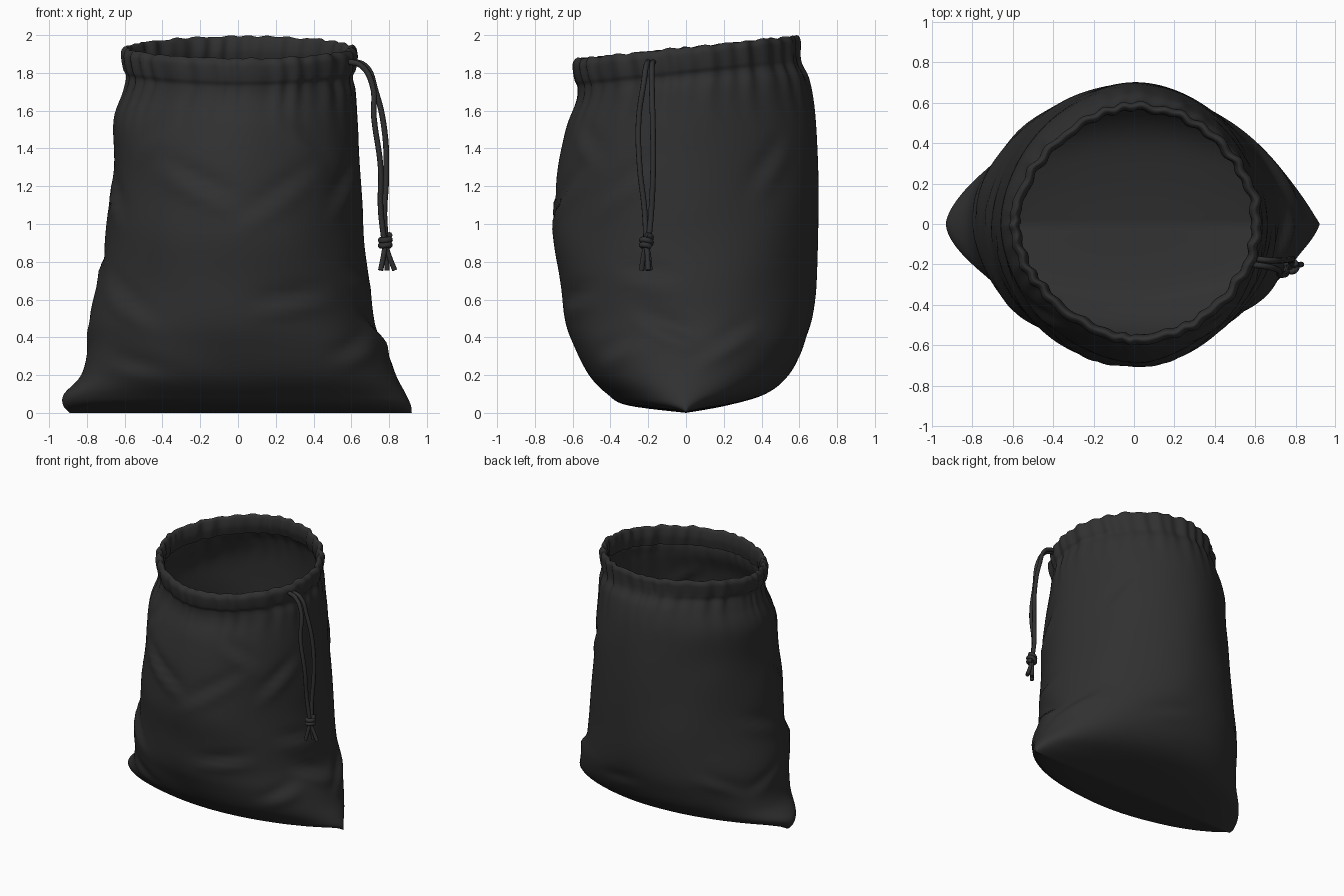
import bpy, bmesh
from math import sin, cos, pi, radians, exp, copysign
from mathutils import Vector, noise

cube = bpy.data.objects.get("Cube")
if cube:
    bpy.data.objects.remove(cube)

cloth = bpy.data.materials.new("black_cloth")
cloth.use_nodes = True
COLOUR = (0.03, 0.03, 0.03, 1)
cloth.diffuse_color = COLOUR
shader = next(n for n in cloth.node_tree.nodes if n.type == 'BSDF_PRINCIPLED')
shader.inputs["Base Color"].default_value = COLOUR
shader.inputs["Roughness"].default_value = 0.9

# Bag sections: height, reach to -x, +x, -y, +y, squareness
SECTIONS = [
    (0, .89, .92, 0, 0, 1.8),
    (.04, .925, .915, .31, .22, 1.8),
    (.1, .92, .89, .42, .42, 1.9),
    (.2, .83, .84, .52, .54, 2.05),
    (.35, .79, .785, .59, .62, 2.05),
    (.5, .785, .72, .64, .67, 2.0),
    (.75, .73, .69, .67, .69, 1.97),
    (1, .69, .66, .70, .70, 1.93),
    (1.3, .66, .64, .69, .70, 1.9),
    (1.55, .66, .635, .64, .68, 1.85),
    (1.7, .61, .625, .58, .65, 1.85),
]
# Gathered collar: height, radius and reach to +y, over the rim and down the inside
COLLAR = [(1.78, .59, .61), (1.82, .605, .60), (1.87, .615, .60), (1.91, .615, .60),
          (1.935, .595, .585), (1.92, .575, .565), (1.86, .565, .56), (1.79, .575, .58)]
SECTIONS += [(z, r, r + .015, r - .02, back, 1.87) for z, r, back in COLLAR]

# Cloth folds: start angle and height, end angle and height, depth
FOLDS = [
    (222, 1.4, 280, 1.08, .045), (322, 1.4, 258, .95, .03),
    (268, .55, 322, .64, .035), (190, .78, 245, .42, .03),
    (205, .3, 255, .16, .025), (300, .25, 345, .42, .03),
    (352, 1.4, 312, 1.05, .035), (320, .76, 365, .68, .03),
    (328, .54, 375, .33, .04), (355, .22, 400, .5, .03),
    (175, 1.3, 215, 1.0, .03), (150, .9, 200, .7, .025),
    (150, .3, 195, .52, .02), (55, 1.45, 25, 1.1, .025),
    (120, .55, 160, .3, .02), (290, 1.62, 325, 1.3, .025),
    (240, 1.65, 212, 1.35, .025), (60, .3, 100, .4, .015),
]


def blend(t):
    """Smooth section at a fractional row number."""
    i = min(int(t), len(SECTIONS) - 2)
    f = t - i
    a, b, c, d = [SECTIONS[max(0, min(len(SECTIONS) - 1, i + k))]
                  for k in (-1, 0, 1, 2)]
    return [q + f * (r - p + f * (2 * p - 5 * q + 4 * r - s
            + f * (3 * (q - r) + s - p))) / 2 for p, q, r, s in zip(a, b, c, d)]


def fold_offset(deg, z):
    total = 0
    for a0, z0, a1, z1, depth in FOLDS:
        x = radians((deg - a0 + 180) % 360 - 180) * .66
        span = Vector((radians(a1 - a0) * .66, z1 - z0))
        along = (x * span.x + (z - z0) * span.y) / span.length_squared
        if 0 < along < 1:
            s = (x * span.y - (z - z0) * span.x) / span.length / .055
            total += depth * sin(pi * along) ** 2 * s * exp(-s * s) * copysign(1, span.x)
    return total


def pucker(a):
    """Uneven pleats around the mouth, from -1 to 1."""
    n = noise.noise(Vector((cos(a) * 2, sin(a) * 2, 5)))
    m = noise.noise(Vector((cos(a) * 7, sin(a) * 7, 2)))
    return .4 * sin(34 * a + 5 * n) + m


def finish(obj, angle):
    obj.data.materials.append(cloth)
    bpy.ops.object.select_all(action='DESELECT')
    obj.select_set(True)
    bpy.context.view_layer.objects.active = obj
    if obj.type == 'MESH':
        bpy.ops.object.shade_smooth_by_angle(angle=radians(angle))


# Bag body with collar
SEGMENTS, STEPS = 240, 6
bm = bmesh.new()
rings = []
for row in range((len(SECTIONS) - 1) * STEPS + 1):
    z, left, right, front, back, squareness = blend(row / STEPS)
    z = max(z, 0)
    gather = max(0, min(1, (z - 1.42) / .36)) ** 2
    ring = []
    for k in range(SEGMENTS):
        a = 2 * pi * k / SEGMENTS
        c, s = cos(a), sin(a)
        # one half of the mouth is a little flatter than the other
        power = squareness + gather * (-.13 if c < 0 else .05)
        x = copysign(abs(c) ** (2 / power), c) * (right if c > 0 else left)
        y = copysign(abs(s) ** (2 / power), s) * (back if s > 0 else front)
        # folds in the cloth, pleats towards the mouth
        calm = min(1, z / .25) * (1 - gather)
        soft = noise.noise(Vector((x * 2.2, y * 2.2, z * 3 + x)))
        push = calm * (fold_offset(360 * k / SEGMENTS, z) + .012 * soft)
        push += gather * .015 * pucker(a + .012 * sin(z * 20))
        rise = .062 * y / .6 * max(0, min(1, (z - .5) / 1.3))
        rise += .008 * pucker(a + .4) * max(0, min(1, (z - 1.8) / .1))
        ring.append(bm.verts.new((x + push * c, y + push * s, z + rise)))
    rings.append(ring)
for low, high in zip(rings, rings[1:]):
    for k in range(SEGMENTS):
        n = (k + 1) % SEGMENTS
        bm.faces.new((low[k], low[n], high[n], high[k]))
bmesh.ops.remove_doubles(bm, verts=bm.verts, dist=.0002)
mesh = bpy.data.meshes.new("bag_body")
bm.to_mesh(mesh)
bm.free()
bag = bpy.data.objects.new("bag_body", mesh)
bpy.context.collection.objects.link(bag)
finish(bag, 50)


def cord(name, points, radius):
    curve = bpy.data.curves.new(name, 'CURVE')
    curve.dimensions = '3D'
    curve.bevel_depth = radius
    curve.bevel_resolution = 2
    curve.use_fill_caps = True
    curve.resolution_u = 6
    spline = curve.splines.new('BEZIER')
    spline.bezier_points.add(len(points) - 1)
    for bp, co in zip(spline.bezier_points, points):
        bp.co = co
        bp.handle_left_type = bp.handle_right_type = 'AUTO'
    obj = bpy.data.objects.new(name, curve)
    bpy.context.collection.objects.link(obj)
    finish(obj, 40)


# Drawstring hanging from the left side
cord("drawstring_front", [(.58, -.2, 1.86), (.65, -.21, 1.84), (.71, -.225, 1.74),
     (.72, -.25, 1.56), (.755, -.245, 1.3), (.755, -.22, 1.08), (.775, -.21, .9)], .015)
cord("drawstring_rear", [(.58, -.17, 1.86), (.67, -.18, 1.84), (.73, -.18, 1.7),
     (.775, -.175, 1.5), (.785, -.175, 1.25), (.775, -.185, 1.05), (.785, -.2, .9)], .015)
knot = [(.78 + .024 * cos(i * pi / 3), -.21 + .024 * sin(i * pi / 3),
         .935 - .0045 * i + .008 * cos(i * pi / 3)) for i in range(14)]
cord("drawstring_knot", knot, .016)
for name, dx, dy in (("inner", -.025, -.025), ("outer", .05, .01), ("middle", .01, .02)):
    cord("cord_end_" + name, [(.78, -.21, .89), (.78 + dx * .4, -.21 + dy * .6, .83),
         (.78 + dx, -.21 + dy, .755)], .014)
